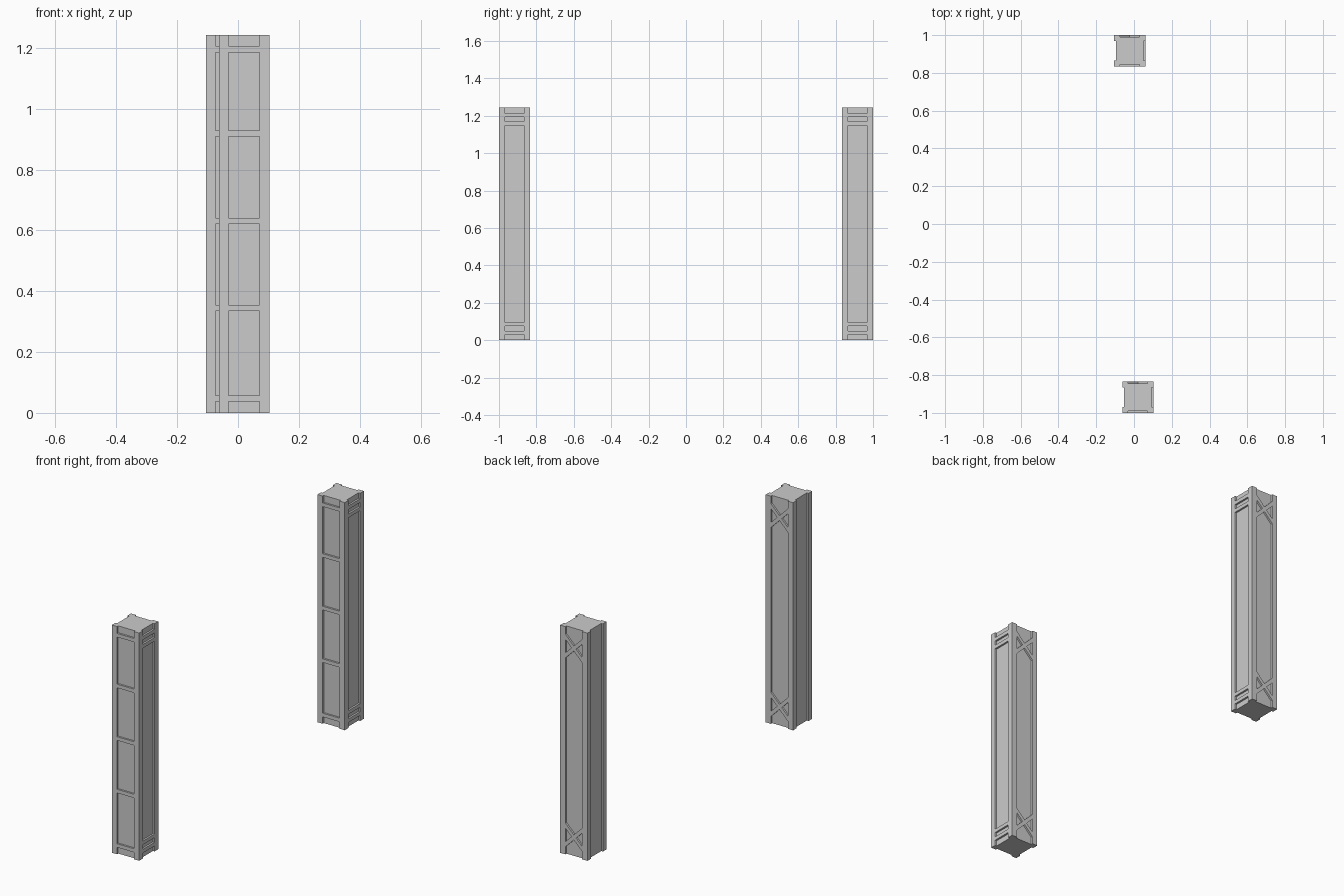
import bpy
import bmesh
from mathutils import Matrix, Vector
from math import pi

if "Cube" in bpy.data.objects:
    bpy.data.objects.remove(bpy.data.objects["Cube"])

H = 1.243        # post height
R = 0.0825       # half width of a post
P = 0.051        # half width of the recessed channel on each face
D = 0.01         # channel depth
T = 0.02         # width of the raised strips


def prism(bm, points, offset):
    """Closed solid made by sweeping a flat outline along an offset."""
    bottom = [bm.verts.new(p) for p in points]
    top = [bm.verts.new(Vector(p) + Vector(offset)) for p in points]
    bm.faces.new(bottom)
    bm.faces.new(top)
    n = len(points)
    for i in range(n):
        j = (i + 1) % n
        bm.faces.new((bottom[i], bottom[j], top[j], top[i]))


def finish(bm, name, center, turn=0.0):
    bmesh.ops.recalc_face_normals(bm, faces=bm.faces)
    bm.transform(Matrix.Translation(center) @ Matrix.Rotation(turn, 4, 'Z'))
    mesh = bpy.data.meshes.new(name)
    bm.to_mesh(mesh)
    bm.free()
    obj = bpy.data.objects.new(name, mesh)
    bpy.context.collection.objects.link(obj)


def strips(name, outlines, center, turn):
    """Strips flush with the post, drawn as (x, z) on the front face then turned."""
    bm = bmesh.new()
    for outline in outlines:
        prism(bm, [(x, -R, z) for x, z in outline], (0, D, 0))
    finish(bm, name, center, turn)


def rung(z):
    h = T / 2
    return [(-P, z - h), (P, z - h), (P, z + h), (-P, z + h)]


def brace(z, s):
    h = T * 0.7
    return [(-P, z - s * P - h), (P, z + s * P - h),
            (P, z + s * P + h), (-P, z - s * P + h)]


# Square plan with a shallow channel in the middle of each side
side = [(-R, -R), (-P, -R), (-P, -R + D), (P, -R + D), (P, -R)]
plan = []
for k in range(4):
    turn = Matrix.Rotation(k * pi / 2, 3, 'Z')
    plan += [turn @ Vector((x, y, 0)) for x, y in side]

for label, center in (("front", Vector((0.0205, -1 + R, 0))),
                      ("back", Vector((-0.0225, 1 - R, 0)))):
    # Post body
    bm = bmesh.new()
    prism(bm, plan, (0, 0, H))
    finish(bm, label + "_post", center)
    # Evenly spaced rungs on the front face
    strips(label + "_post_rungs",
           [rung(H / 2 + i * 0.287 + 0.02 * 0.5) if abs(i) < 2 else rung(H / 2 + i * 0.287)
            for i in range(-2, 3)], center, 0)
    # Paired bands at both ends of the right face
    strips(label + "_post_bands",
           [rung(z) for z in (0.04, 0.085, H - 0.085, H - 0.04)], center, pi / 2)
    # Crossed braces at both ends of the back face
    strips(label + "_post_cross_braces",
           [brace(z, s) for z in (0.106, H - 0.106) for s in (-1, 1)], center, pi)
